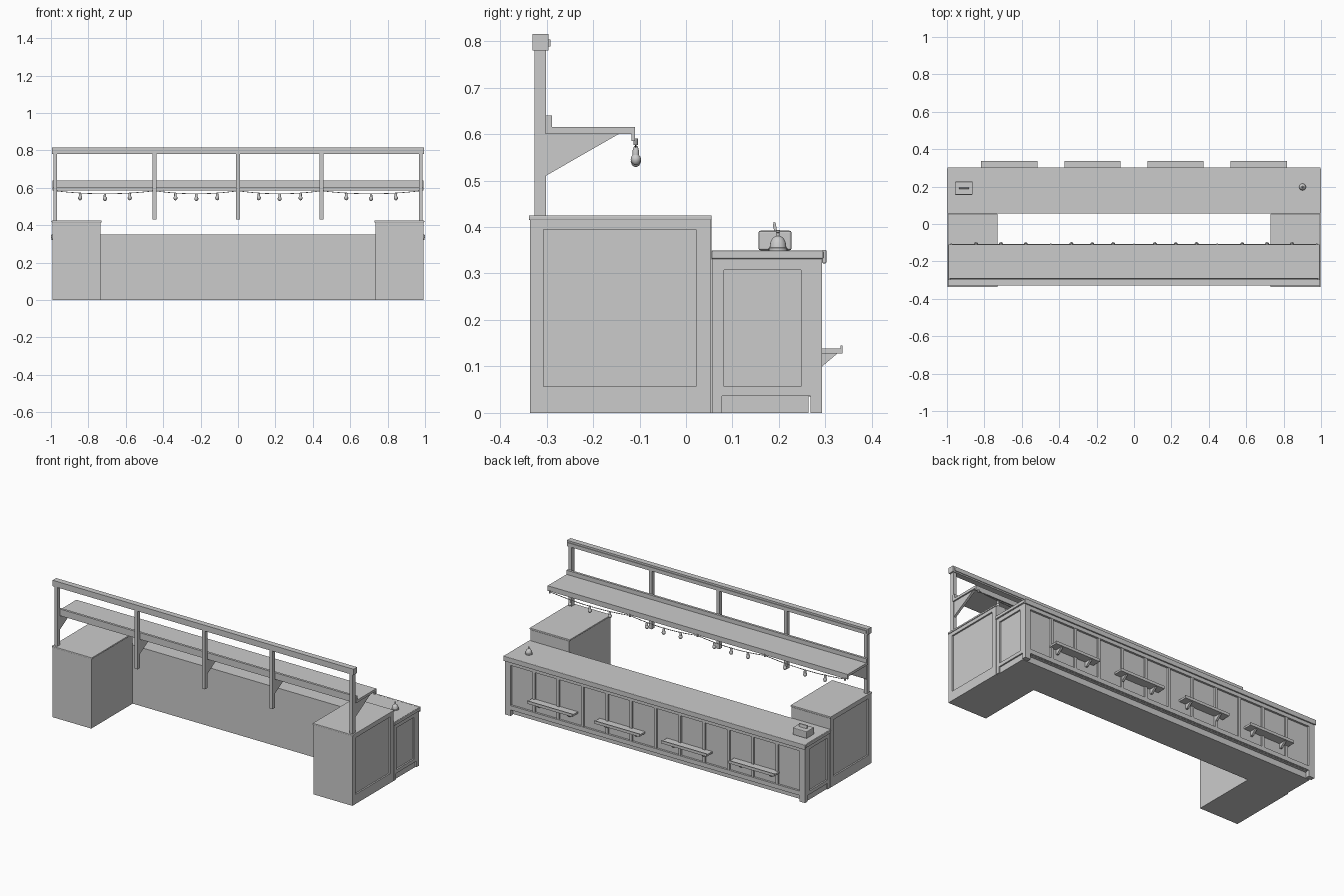
import bpy, bmesh, math

if "Cube" in bpy.data.objects:
    bpy.data.objects.remove(bpy.data.objects["Cube"])


def mesh_object(name, bm):
    bmesh.ops.recalc_face_normals(bm, faces=bm.faces[:])
    me = bpy.data.meshes.new(name)
    bm.to_mesh(me)
    bm.free()
    ob = bpy.data.objects.new(name, me)
    bpy.context.collection.objects.link(ob)
    return ob


def boxes(name, items, mirror=False, bevel=0):
    """One object made of boxes, each given as (x0, x1, y0, y1, z0, z1)."""
    bm = bmesh.new()
    for x0, x1, y0, y1, z0, z1 in items:
        vs = bmesh.ops.create_cube(bm, size=1)['verts']
        for v in vs:
            v.co = ((x0 + x1) / 2 + v.co.x * (x1 - x0),
                    (y0 + y1) / 2 + v.co.y * (y1 - y0),
                    (z0 + z1) / 2 + v.co.z * (z1 - z0))
    ob = mesh_object(name, bm)
    if bevel:
        m = ob.modifiers.new('bevel', 'BEVEL')
        m.width, m.segments = bevel, 2
    if mirror:
        ob.modifiers.new('mirror', 'MIRROR')
    return ob


def prism(name, yz, xs, thick):
    """Side profile (y, z) extruded along x at every given centre."""
    bm = bmesh.new()
    for x in xs:
        f = bm.faces.new([bm.verts.new((x - thick / 2, y, z)) for y, z in yz])
        ext = bmesh.ops.extrude_face_region(bm, geom=[f])['geom']
        bmesh.ops.translate(bm, vec=(thick, 0, 0),
                            verts=[g for g in ext if isinstance(g, bmesh.types.BMVert)])
    return mesh_object(name, bm)


def lathe(name, profile, places, steps=12):
    """Profile (r, z) spun around z at every place."""
    bm = bmesh.new()
    for px, py, pz in places:
        vs = [bm.verts.new((px + r, py, pz + z)) for r, z in profile]
        es = [bm.edges.new(p) for p in zip(vs, vs[1:])]
        bmesh.ops.spin(bm, geom=vs + es, cent=(px, py, 0), axis=(0, 0, 1),
                       angle=2 * math.pi, steps=steps, use_merge=True)
    bmesh.ops.remove_doubles(bm, verts=bm.verts[:], dist=1e-5)
    ob = mesh_object(name, bm)
    bpy.context.view_layer.objects.active = ob
    ob.select_set(True)
    bpy.ops.object.shade_smooth_by_angle(angle=math.radians(40))
    ob.select_set(False)
    return ob


def side_frame(y0, y1, z0, z1, py0, py1, pz0, pz1):
    """Raised frame on the end face around a recessed panel."""
    a, b = 0.983, 0.992
    return [(a, b, y0, py0, z0, z1), (a, b, py1, y1, z0, z1),
            (a, b, py0, py1, z0, pz0), (a, b, py0, py1, pz1, z1)]


# tall end cabinets
boxes('end_cabinet', [(0.735, 0.983, -0.336, 0.055, 0, 0.415)], mirror=True)
boxes('end_cabinet_frame',
      side_frame(-0.336, 0.054, 0, 0.415, -0.307, 0.022, 0.057, 0.395), mirror=True)
boxes('end_cabinet_top', [(0.73, 0.996, -0.338, 0.055, 0.415, 0.425)],
      mirror=True, bevel=0.002)

# low service counter with recessed plinth
boxes('counter_body', [(-0.983, 0.983, 0.055, 0.281, 0.035, 0.33)])
boxes('counter_plinth', [(-0.985, 0.985, 0.055, 0.264, 0, 0.035)])
boxes('counter_end_frame',
      side_frame(0.056, 0.293, 0.036, 0.33, 0.082, 0.248, 0.057, 0.307), mirror=True)
boxes('counter_foot', [(0.955, 0.992, 0.268, 0.293, 0, 0.036),
                       (0.96, 0.992, 0.056, 0.078, 0, 0.036)], mirror=True)
boxes('counter_top', [(-0.994, 0.994, 0.055, 0.297, 0.33, 0.35)])
boxes('counter_top_trim', [(-0.998, 0.998, 0.293, 0.302, 0.322, 0.351)], bevel=0.002)
boxes('counter_end_trim', [(0.992, 1.0, 0.055, 0.296, 0.331, 0.349)],
      mirror=True, bevel=0.003)

# framed panelling on the customer side
panels = [(-0.983, 0.983, 0.281, 0.293, 0.302, 0.33),
          (-0.983, 0.983, 0.281, 0.293, 0.036, 0.062),
          (-0.983, -0.955, 0.281, 0.293, 0.062, 0.302),
          (0.955, 0.983, 0.281, 0.293, 0.062, 0.302)]
for i in range(1, 12):
    x = -0.965 + i * 1.93 / 12
    panels.append((x - 0.008, x + 0.008, 0.281, 0.291, 0.062, 0.302))
boxes('back_panel_frame', panels)

# four small shelves with brackets
centres = [-0.667, -0.222, 0.222, 0.667]
boxes('bag_shelf', [(c - 0.15, c + 0.15, 0.283, 0.337, 0.128, 0.139) for c in centres])
boxes('bag_shelf_lip', [(c - 0.15, c + 0.15, 0.332, 0.337, 0.139, 0.145) for c in centres])
prism('bag_shelf_bracket', [(0.283, 0.128), (0.326, 0.128), (0.293, 0.1), (0.283, 0.1)],
      [c + s for c in centres for s in (-0.1, 0.1)], 0.012)

# overhead frame: posts and beam
posts = [-0.977, -0.446, 0, 0.446, 0.977]
boxes('overhead_post', [(x - 0.01, x + 0.01, -0.326, -0.301,
                         0.425 if abs(x) > 0.9 else 0.43, 0.782) for x in posts])
boxes('overhead_beam', [(-0.995, 0.995, -0.33, -0.296, 0.78, 0.815)])
boxes('beam_strip', [(-0.985, 0.985, -0.297, -0.292, 0.788, 0.804)])

# overhead shelf with lips and gussets
boxes('overhead_shelf', [(-0.992, 0.992, -0.302, -0.11, 0.6, 0.615)])
boxes('overhead_shelf_back_lip', [(-0.992, 0.992, -0.302, -0.288, 0.6, 0.64)])
boxes('overhead_shelf_front_lip', [(-0.992, 0.992, -0.117, -0.11, 0.585, 0.602)])
prism('overhead_shelf_bracket', [(-0.302, 0.51), (-0.302, 0.6), (-0.145, 0.6)], posts, 0.014)

# string lights sagging between the posts
WY = -0.108


def wire_z(t):
    return 0.584 - 0.016 * 4 * t * (1 - t)


path, bulbs = [], []
for a, b in zip(posts, posts[1:]):
    path += [(a + (b - a) * i / 12, WY, wire_z(i / 12)) for i in range(12)]
    bulbs += [(a + (b - a) * t, WY, wire_z(t)) for t in (0.25, 0.5, 0.75)]
path.append((posts[-1], WY, wire_z(1)))
cu = bpy.data.curves.new('light_wire', 'CURVE')
cu.dimensions = '3D'
cu.bevel_depth, cu.bevel_resolution = 0.002, 1
sp = cu.splines.new('POLY')
sp.points.add(len(path) - 1)
for p, co in zip(sp.points, path):
    p.co = (*co, 1)
bpy.context.collection.objects.link(bpy.data.objects.new('light_wire', cu))
lathe('bulb_socket', [(0, 0.002), (0.004, 0.002), (0.007, -0.008), (0.007, -0.017), (0, -0.017)],
      bulbs)
lathe('light_bulb', [(0, -0.016), (0.006, -0.016), (0.0105, -0.022), (0.011, -0.028),
                     (0.008, -0.035), (0.004, -0.038), (0, -0.039)], bulbs)
lathe('wire_hook', [(0, 0.006), (0.005, 0.006), (0.005, -0.008), (0, -0.008)],
      [(x, WY, 0.584) for x in posts], 8)

# service bell
lathe('service_bell', [(0, 0), (0.02, 0), (0.02, 0.005), (0.018, 0.006), (0.0165, 0.017),
                       (0.012, 0.026), (0.005, 0.031), (0.003, 0.031), (0.003, 0.037),
                       (0.005, 0.039), (0.004, 0.043), (0, 0.044)], [(0.901, 0.198, 0.35)], 20)

# napkin box with a napkin standing in the slot
boxes('napkin_box', [(-0.957, -0.863, 0.156, 0.227, 0.35, 0.392)], bevel=0.004)
prism('napkin', [(0.19, 0.39), (0.196, 0.39), (0.193, 0.409), (0.189, 0.411), (0.187, 0.404)],
      [-0.909], 0.052)
